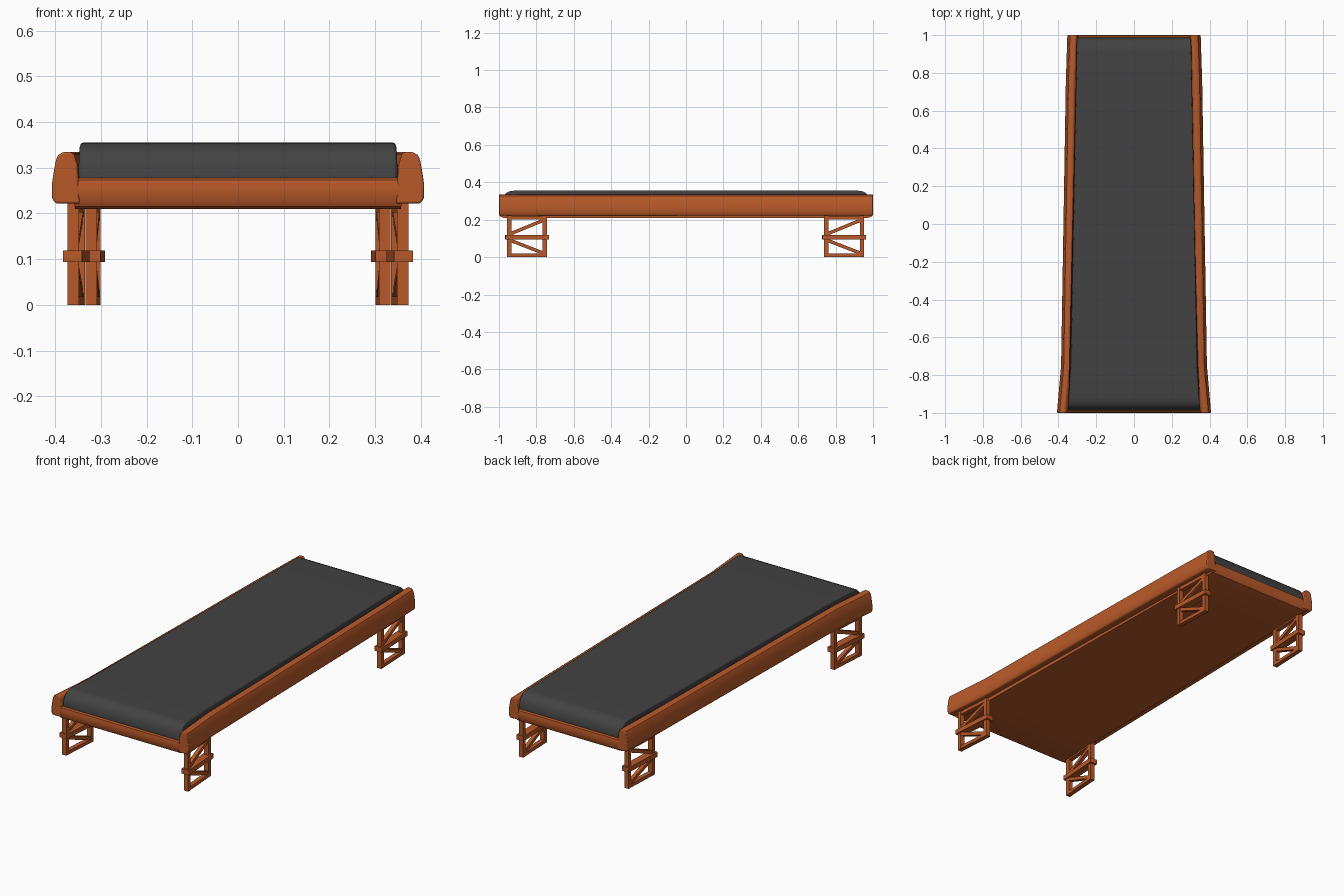
import bpy, bmesh
from mathutils import Vector, Matrix

if "Cube" in bpy.data.objects:
    bpy.data.objects.remove(bpy.data.objects["Cube"])


def material(name, rgb):
    m = bpy.data.materials.new(name)
    m.diffuse_color = (*rgb, 1)
    m.use_nodes = True
    m.node_tree.nodes["Principled BSDF"].inputs["Base Color"].default_value = m.diffuse_color
    return m


ORANGE = material("orange_paint", (0.48, 0.10, 0.022))
RUBBER = material("dark_rubber", (0.055, 0.055, 0.055))


def finish(bm, name, mat, bevel=0.0, smooth=True):
    bmesh.ops.recalc_face_normals(bm, faces=bm.faces)
    me = bpy.data.meshes.new(name)
    bm.to_mesh(me)
    bm.free()
    me.materials.append(mat)
    ob = bpy.data.objects.new(name, me)
    bpy.context.collection.objects.link(ob)
    bpy.ops.object.select_all(action='DESELECT')
    ob.select_set(True)
    bpy.context.view_layer.objects.active = ob
    if smooth:
        bpy.ops.object.shade_smooth_by_angle(angle=0.6)
    if bevel:
        b = ob.modifiers.new("bevel", 'BEVEL')
        b.width, b.segments, b.limit_method = bevel, 2, 'ANGLE'
        b.angle_limit = 0.7
    return ob


def loft(name, rings, mat, bevel=0.0):
    """Skin closed rings of points and cap both ends."""
    bm = bmesh.new()
    vs = [[bm.verts.new(p) for p in r] for r in rings]
    n = len(vs[0])
    for a, b in zip(vs, vs[1:]):
        for i in range(n):
            j = (i + 1) % n
            bm.faces.new((a[i], a[j], b[j], b[i]))
    bm.faces.new(vs[0])
    bm.faces.new(vs[-1])
    return finish(bm, name, mat, bevel)


# Plan outline: y, outer half width, inner half width
PLAN = [(-1, 0.408, 0.352), (-0.75, 0.386, 0.337), (0.75, 0.361, 0.309), (1, 0.353, 0.304)]


def half_width(y, col):
    for a, b in zip(PLAN, PLAN[1:]):
        if y <= b[0]:
            return a[col] + (b[col] - a[col]) * (y - a[0]) / (b[0] - a[0])
    return PLAN[-1][col]


# Side rails: rounded bulging section (inset from outer edge, z)
RAIL = [(0.008, 0.222), (0.001, 0.233), (0, 0.262), (0.004, 0.29), (0.009, 0.317), (0.014, 0.328),
        (0.024, 0.334), (0.042, 0.335), (0.049, 0.329), (0.056, 0.308), (0.062, 0.222)]
for side, s in (("left", -1), ("right", 1)):
    loft(side + "_rail", [[(s * (o - d), y, z) for d, z in RAIL] for y, o, i in PLAN], ORANGE, 0.004)

# Bed between the rails, with rounded lower lips at both ends
BED = [(-0.99, 0.278), (-0.997, 0.273), (-1, 0.255), (-0.998, 0.228), (-0.99, 0.215), (-0.975, 0.21)]
bed_profile = BED + [(y, 0.21) for y in (-0.75, 0.75)] + [(-y, z) for y, z in reversed(BED)]


def slab(name, profile, mat, top, extra, bevel):
    """Tapered slab: cross strips following the profile, closed by a flat far side."""
    bm = bmesh.new()
    ring = profile + [(y, top) for y in (0.75, -0.75)]
    sides = [[bm.verts.new((s * (half_width(y, 2) + extra), y, z)) for y, z in ring] for s in (-1, 1)]
    n = len(ring)
    for i in range(n):
        j = (i + 1) % n
        bm.faces.new((sides[0][i], sides[0][j], sides[1][j], sides[1][i]))
    for v in sides:
        bm.faces.new(v)
    return finish(bm, name, mat, bevel)


slab("bed", bed_profile, ORANGE, 0.278, 0.006, 0)

# Belt with rolled ends
END = [(-0.988, 0.27), (-0.988, 0.29), (-0.983, 0.312), (-0.973, 0.331), (-0.958, 0.345), (-0.94, 0.353), (-0.92, 0.355)]
belt_profile = END + [(y, 0.355) for y in (-0.75, 0.75)] + [(-y, z) for y, z in reversed(END)]
slab("belt", belt_profile, RUBBER, 0.27, -0.002, 0.006)


def bar(bm, a, b, width, depth):
    """Square bar from a to b; depth runs along x."""
    a, b = Vector(a), Vector(b)
    d = (b - a).normalized()
    x = Vector((1, 0, 0))
    x = (x - d * x.dot(d)).normalized()
    rot = Matrix((x, d, x.cross(d))).transposed().to_4x4()
    scale = Matrix.Diagonal((depth, (b - a).length, width, 1))
    bmesh.ops.create_cube(bm, size=1, matrix=Matrix.Translation((a + b) / 2) @ rot @ scale)


# Truss legs, turned to follow the flare of the rails
for end, y0, y1, x0, x1 in (("front", -0.945, -0.755, 0.361, 0.348), ("back", 0.75, 0.94, 0.321, 0.313)):
    for side, s in (("left", -1), ("right", 1)):
        bm = bmesh.new()

        def at(t, z):
            return (s * (x0 + (x1 - x0) * t), y0 + (y1 - y0) * t, z)

        for t in (0, 1):
            bar(bm, at(t, 0), at(t, 0.23), 0.022, 0.025)
        for z in (0.009, 0.211):
            bar(bm, at(0, z), at(1, z), 0.018, 0.024)
        bar(bm, at(-0.11, 0.106), at(1.11, 0.106), 0.025, 0.042)
        bar(bm, at(0, 0.122), at(1, 0.2), 0.018, 0.02)
        bar(bm, at(0, 0.092), at(1, 0.018), 0.018, 0.02)
        finish(bm, f"{end}_{side}_leg", ORANGE, smooth=False)
